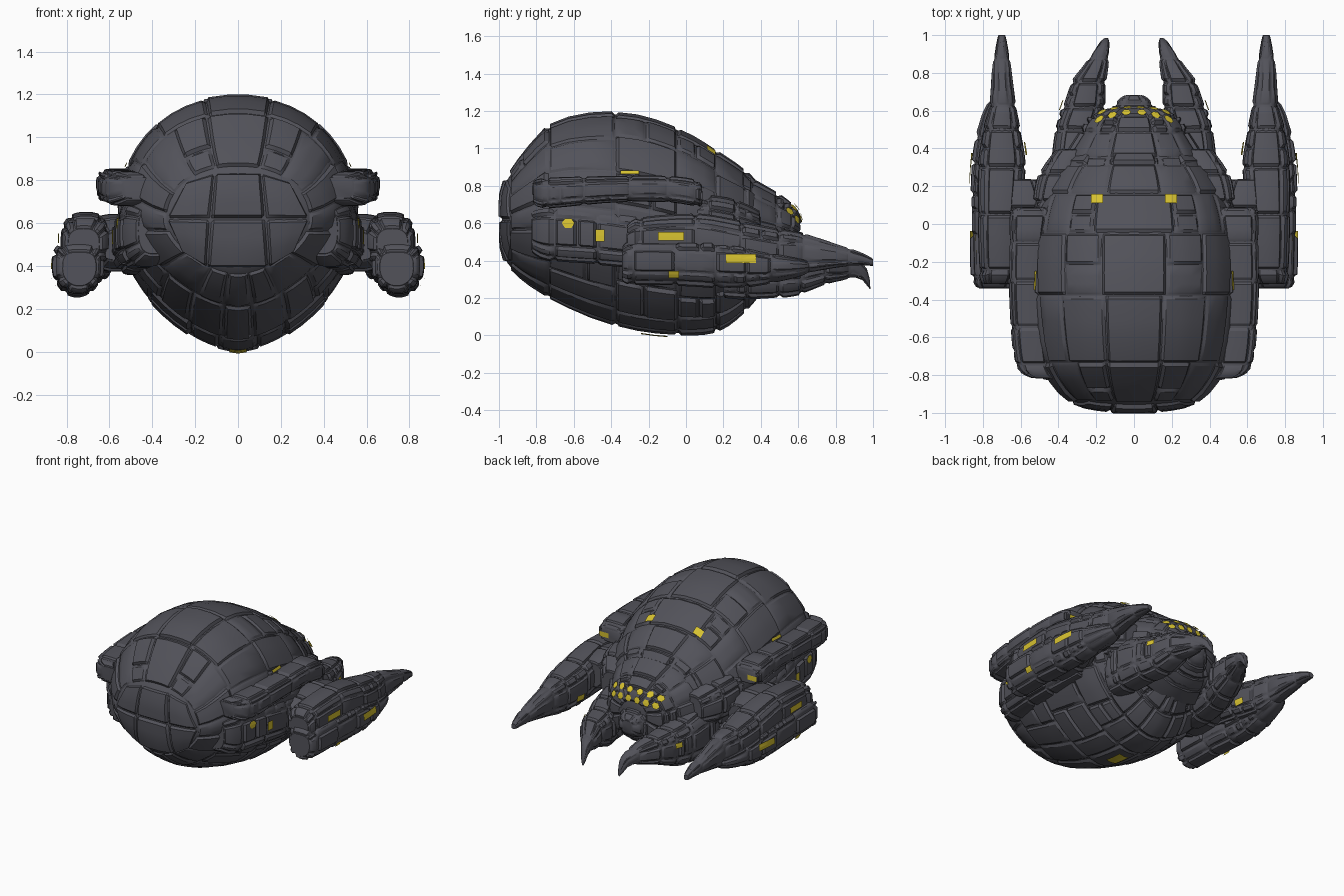
import bpy, bmesh, math, random
from mathutils import Vector
from mathutils.bvhtree import BVHTree

if "Cube" in bpy.data.objects:
    bpy.data.objects.remove(bpy.data.objects["Cube"])

random.seed(4)


def material(name, rgb):
    m = bpy.data.materials.new(name)
    m.diffuse_color = (*rgb, 1)
    m.use_nodes = True
    m.node_tree.nodes["Principled BSDF"].inputs["Base Color"].default_value = m.diffuse_color
    return m


HULL = material("dark hull grey", (0.085, 0.085, 0.102))
GLOW = material("yellow light", (0.68, 0.54, 0.03))
SKIN_V, SKIN_F = [], []      # smooth skin just above the plates, for placing the lights


def spline(st, t):
    """Smooth station (y, cx, half width, top, bottom) at float index t."""
    t = max(0, min(len(st) - 1, t))
    i = min(int(t), len(st) - 2)
    f = t - i
    a, b, c, d = (st[max(0, min(len(st) - 1, j))] for j in (i - 1, i, i + 1, i + 2))
    return [0.5 * (2 * q + (r - p) * f + (2 * p - 5 * q + 4 * r - s) * f * f
                   + (3 * q - p - 3 * r + s) * f ** 3) for p, q, r, s in zip(a, b, c, d)]


def surface(st, n, t, th, off=0.0):
    """Point on a superelliptic loft, moved along its normal; th=0 is the top."""
    def raw(t, th):
        y, cx, w, top, bot = spline(st, t)
        s, c = math.sin(th), math.cos(th)
        k = 2 / (n[0] if c > 0 else n[1])
        return Vector((cx + w * math.copysign(abs(s) ** k, s), y,
                       (top + bot) / 2 + (top - bot) / 2 * math.copysign(abs(c) ** k, c)))
    p = raw(t, th)
    if off:
        y, cx, w, top, bot = spline(st, t)
        e = 0.03
        nrm = (raw(t + e, th) - raw(t - e, th)).cross(raw(t, th + e) - raw(t, th - e))
        radial = p - Vector((cx, y, (top + bot) / 2))
        if nrm.dot(radial) < 0:
            nrm = -nrm
        p = p + nrm.normalized() * off * max(0, min(1, min(w, (top - bot) / 2) / 0.12))
    return p


def shell(st, n, off, seg=36):
    """Points and faces of a closed loft at one offset."""
    steps = (len(st) - 1) * 3
    pts = [surface(st, n, i / 3, 2 * math.pi * k / seg, off)
           for i in range(steps + 1) for k in range(seg)]
    faces = [(i * seg + k, i * seg + (k + 1) % seg, (i + 1) * seg + (k + 1) % seg, (i + 1) * seg + k)
             for i in range(steps) for k in range(seg)]
    return pts, faces + [tuple(range(seg)), tuple(range(steps * seg, steps * seg + seg))]


def finish(name, bm, mat, mirror):
    bmesh.ops.recalc_face_normals(bm, faces=bm.faces)
    me = bpy.data.meshes.new(name)
    bm.to_mesh(me)
    bm.free()
    ob = bpy.data.objects.new(name, me)
    bpy.context.collection.objects.link(ob)
    me.materials.append(mat)
    if mirror:
        ob.modifiers.new("mirror", 'MIRROR').use_mirror_merge = False
    if mat is HULL:
        bpy.context.view_layer.objects.active = ob
        ob.select_set(True)
        bpy.ops.object.shade_smooth_by_angle(angle=math.radians(32))
        ob.select_set(False)
    return ob


def patch(bm, point, wide, tall, h, depth, gap=0.004, rim=0.014):
    """One raised plate; point(u, v, offset) gives positions, edges are sunk."""
    def cuts(size):
        g = min(0.12, gap / size)
        lo = g + min(0.25, rim / size)
        return [g, lo, lo + (1 - 2 * lo) / 3, lo + (1 - 2 * lo) * 2 / 3, 1 - lo, 1 - g]
    grid = [[bm.verts.new(point(u, v, -depth * 1.05 if i in (0, 5) or j in (0, 5) else h))
             for j, v in enumerate(cuts(wide))] for i, u in enumerate(cuts(tall))]
    for i in range(5):
        for j in range(5):
            bm.faces.new((grid[i][j], grid[i][j + 1], grid[i + 1][j + 1], grid[i + 1][j]))


def armoured(name, st, bands, breaks, n=(2.6, 2.6), mirror=True, jitter=0.07, depth=0.012, split=0.2):
    """Closed loft covered in raised plates: bands along it, breaks around one half."""
    bm = bmesh.new()
    pts, faces = shell(st, n, -depth)            # recessed shell under the plates
    verts = [bm.verts.new(p) for p in pts]
    for f in faces:
        bm.faces.new([verts[i] for i in f])
    pts, faces = shell(st, n, 0.011)
    base = len(SKIN_V)
    SKIN_V.extend(pts)
    SKIN_F.extend([base + i for i in f] for f in faces)

    def plate(t0, t1, a0, a1, h):
        tm = (t0 + t1) / 2
        pts = [surface(st, n, tm, a) for a in (a0, (a0 + a1) / 2, a1)]
        wide = max(0.03, (pts[1] - pts[0]).length + (pts[2] - pts[1]).length)
        tall = max(0.03, (surface(st, n, t1, a0) - surface(st, n, t0, a0)).length)
        patch(bm, lambda u, v, o: surface(st, n, t0 + (t1 - t0) * u, a0 + (a1 - a0) * v, o),
              wide, tall, h, depth)

    for t0, t1 in zip(bands, bands[1:]):
        br = [b + random.uniform(-jitter, jitter) for b in breaks]
        plate(t0, t1, -br[0], br[0], random.uniform(0, 0.006))
        plate(t0, t1, br[-1], 2 * math.pi - br[-1], random.uniform(-0.004, 0.004))
        for a0, a1 in zip(br, br[1:]):
            h = random.uniform(-0.007, 0.006)
            # some plates are split in two along the hull
            mid = t0 + (t1 - t0) * random.uniform(0.4, 0.6)
            for p0, p1 in ([(t0, mid), (mid, t1)] if random.random() < split else [(t0, t1)]):
                plate(p0, p1, a0, a1, h)
                plate(p0, p1, -a1, -a0, h)
                h += 0.004
    return finish(name, bm, HULL, mirror)


# abdomen: stations are (y, centre x, half width, top z, bottom z)
abdomen = [(-0.995, 0, 0.12, 0.74, 0.48), (-0.975, 0, 0.26, 0.82, 0.4), (-0.93, 0, 0.36, 0.89, 0.34),
           (-0.85, 0, 0.44, 1.0, 0.27), (-0.72, 0, 0.51, 1.13, 0.19), (-0.5, 0, 0.55, 1.19, 0.09),
           (-0.25, 0, 0.565, 1.18, 0.02), (0.0, 0, 0.55, 1.09, 0.0), (0.18, 0, 0.49, 0.98, 0.025),
           (0.32, 0, 0.39, 0.88, 0.13), (0.42, 0, 0.25, 0.76, 0.25)]
round_n = (2.15, 1.65)
armoured("abdomen", abdomen, [1.75, 3.9, 5.5, 6.8, 7.9, 9, 10],
         [0.31, 0.68, 1.08, 1.5, 1.9, 2.3, 2.62, 2.9], round_n, False, split=0.35)

# rear shield plates laid over the blunt back of the abdomen, as (x, z) outlines
skin = BVHTree.FromPolygons(*shell(abdomen, round_n, 0, 48))
bm = bmesh.new()
for quad, h in (([(-0.13, 0.62), (0.13, 0.62), (0.11, 0.84), (-0.11, 0.84)], 0.008),
                ([(-0.15, 0.385), (0.15, 0.385), (0.13, 0.62), (-0.13, 0.62)], 0.006),
                ([(0.13, 0.62), (0.34, 0.62), (0.245, 0.795), (0.11, 0.84)], 0.0),
                ([(0.15, 0.385), (0.26, 0.46), (0.34, 0.62), (0.13, 0.62)], 0.003)):
    for side in ((1, -1) if quad[1][0] > 0.2 else (1,)):
        def point(u, v, o, q=[Vector(c) for c in quad], s=side):
            p = q[0].lerp(q[1], v).lerp(q[3].lerp(q[2], v), u)
            hit, nrm, *_ = skin.ray_cast(Vector((p.x * s, -2, p.y)), Vector((0, 1, 0)))
            return hit + (nrm if nrm.y < 0 else -nrm) * o
        patch(bm, point, 0.25, 0.22, h, 0.012)
finish("rear_shield", bm, HULL, False)

# head with a steep brow, and the snout below it
armoured("head", [(0.2, 0, 0.42, 0.93, 0.16), (0.35, 0, 0.37, 0.84, 0.2), (0.48, 0, 0.29, 0.765, 0.25),
                  (0.55, 0, 0.245, 0.715, 0.29), (0.595, 0, 0.19, 0.67, 0.34), (0.615, 0, 0.1, 0.61, 0.43)],
         [0, 1.05, 2.1, 3.4, 5], [0.28, 0.75, 1.3, 1.85, 2.5], (2.2, 2.2), False)
armoured("snout", [(0.5, 0, 0.13, 0.56, 0.32), (0.6, 0, 0.12, 0.555, 0.34), (0.66, 0, 0.08, 0.53, 0.38),
                   (0.685, 0, 0.04, 0.5, 0.42)], [0, 1.5, 3], [0.5, 1.3, 2.2], mirror=False)

quarters = [0.55, 1.15, 1.95, 2.55]
# guards between abdomen and mandibles
armoured("neck_guard", [(0.03, 0.43, 0.08, 0.72, 0.52), (0.12, 0.43, 0.1, 0.745, 0.48),
                        (0.27, 0.39, 0.11, 0.72, 0.45), (0.4, 0.32, 0.09, 0.66, 0.45)],
         [0, 1, 2, 3], quarters)
# side rails high on the abdomen
armoured("side_rail", [(-0.82, 0.47, 0.07, 0.82, 0.71), (-0.74, 0.53, 0.1, 0.84, 0.68),
                       (-0.4, 0.56, 0.1, 0.85, 0.71), (-0.1, 0.56, 0.1, 0.85, 0.71),
                       (0.05, 0.55, 0.11, 0.83, 0.69), (0.09, 0.55, 0.085, 0.79, 0.7)],
         [0, 1, 1.6, 2.3, 3, 4, 5], quarters, (3.2, 3.2))
# flank armour with lights
armoured("flank_armour", [(-0.83, 0.39, 0.08, 0.68, 0.45), (-0.74, 0.425, 0.11, 0.71, 0.4),
                          (-0.5, 0.46, 0.11, 0.7, 0.38), (-0.25, 0.49, 0.1, 0.66, 0.36),
                          (0.05, 0.49, 0.08, 0.6, 0.36)],
         [0, 1.2, 2.1, 3, 4], quarters)
# shoulder joining each arm to the hull
armoured("shoulder", [(-0.24, 0.55, 0.1, 0.56, 0.42), (-0.12, 0.56, 0.14, 0.62, 0.38),
                      (0.08, 0.58, 0.14, 0.64, 0.38), (0.24, 0.6, 0.09, 0.6, 0.42)],
         [0, 1, 2, 3], quarters)
# upper arm running out to the long spike
armoured("arm_spike", [(-0.32, 0.72, 0.08, 0.58, 0.42), (-0.24, 0.71, 0.11, 0.63, 0.4),
                       (0.05, 0.71, 0.12, 0.65, 0.38), (0.3, 0.7, 0.13, 0.61, 0.33),
                       (0.5, 0.7, 0.1, 0.57, 0.31), (0.63, 0.695, 0.07, 0.545, 0.33),
                       (0.8, 0.7, 0.053, 0.49, 0.36), (0.93, 0.7, 0.035, 0.445, 0.375),
                       (1.0, 0.7, 0.02, 0.41, 0.37)],
         [0, 1, 2, 3, 4, 5, 6.5, 8], quarters)
# lower outer arm housing
armoured("arm_housing", [(-0.345, 0.74, 0.085, 0.47, 0.3), (-0.28, 0.745, 0.115, 0.51, 0.27),
                         (0.0, 0.75, 0.115, 0.51, 0.265), (0.25, 0.75, 0.11, 0.5, 0.25),
                         (0.42, 0.74, 0.105, 0.46, 0.27), (0.6, 0.72, 0.075, 0.42, 0.31),
                         (0.66, 0.71, 0.04, 0.4, 0.34)],
         [0, 1, 1.8, 2.6, 3.4, 4.2, 6], quarters, (3.2, 2.0))
# hooked mandibles
armoured("mandible", [(0.2, 0.33, 0.1, 0.55, 0.2), (0.33, 0.32, 0.12, 0.56, 0.19),
                      (0.5, 0.3, 0.12, 0.52, 0.2), (0.62, 0.265, 0.115, 0.49, 0.22),
                      (0.75, 0.24, 0.092, 0.47, 0.27), (0.83, 0.205, 0.067, 0.44, 0.29),
                      (0.92, 0.17, 0.04, 0.4, 0.31), (0.965, 0.155, 0.025, 0.36, 0.27),
                      (0.985, 0.147, 0.01, 0.29, 0.245)],
         [0, 1, 2, 3, 4, 5.5, 8], quarters)

TREE = BVHTree.FromPolygons(SKIN_V, SKIN_F)


def lights(name, items, mirror=True):
    """Thin patches laid on the skin: (origin, direction, half width, half height, sides)."""
    bm = bmesh.new()
    for origin, direction, hw, hh, sides in items:
        d = Vector(direction).normalized()
        up = Vector((0, 0, 1)) if abs(d.z) < 0.9 else Vector((1, 0, 0))
        right = d.cross(up).normalized()
        up = right.cross(d)
        rim = [(-1, -1), (0, -1), (1, -1), (1, 0), (1, 1), (0, 1), (-1, 1), (-1, 0)]
        if sides != 4:
            rim = [(math.cos(2 * math.pi * k / sides), math.sin(2 * math.pi * k / sides))
                   for k in range(sides)]
        hits = [TREE.ray_cast(Vector(origin) + right * a * hw + up * b * hh, d)[0]
                for a, b in [(0, 0)] + rim]
        if None not in hits:
            verts = [bm.verts.new(h - d * 0.001) for h in hits]
            for k in range(1, len(verts)):
                bm.faces.new((verts[0], verts[k], verts[k % len(rim) + 1]))
    return finish(name, bm, GLOW, mirror)


# clustered eyes across the brow
look = Vector((0, -1, -0.6))
lights("eyes", [(Vector(p) - look * 0.4, look, 0.025, 0.025, 6) for p in (
    (0.04, 0.58, 0.68), (0.115, 0.565, 0.675), (0.185, 0.54, 0.655),
    (0.035, 0.605, 0.625), (0.105, 0.59, 0.615), (0.17, 0.57, 0.605))])

inward, down = (-1, 0, 0), (0, 0, -1)
lights("hull_lights", [
    ((2, -0.08, 0.53), inward, 0.07, 0.022, 4),     # arm windows
    ((2, 0.295, 0.41), inward, 0.08, 0.024, 4),
    ((2, -0.065, 0.325), inward, 0.028, 0.018, 4),
    ((0.5, 0.4, 0.405), (1, 0, 0), 0.035, 0.022, 4),
    ((2, -0.63, 0.6), inward, 0.034, 0.03, 6),      # flank windows
    ((2, -0.46, 0.535), inward, 0.025, 0.032, 4),
    ((2, -0.3, 0.872), inward, 0.05, 0.01, 4),      # above the rail
    ((0.6, 0.5, 0.745), (0, -1, 0), 0.036, 0.018, 4),   # rail nose
    ((0.195, 0.135, 2), down, 0.023, 0.032, 4),     # crest lamps
    ((0.48, 0.63, 0.4), inward, 0.026, 0.018, 4),   # mandible lamps
])
lights("belly_light", [((0, -0.17, -1), (0, 0, 1), 0.07, 0.04, 4)], False)
